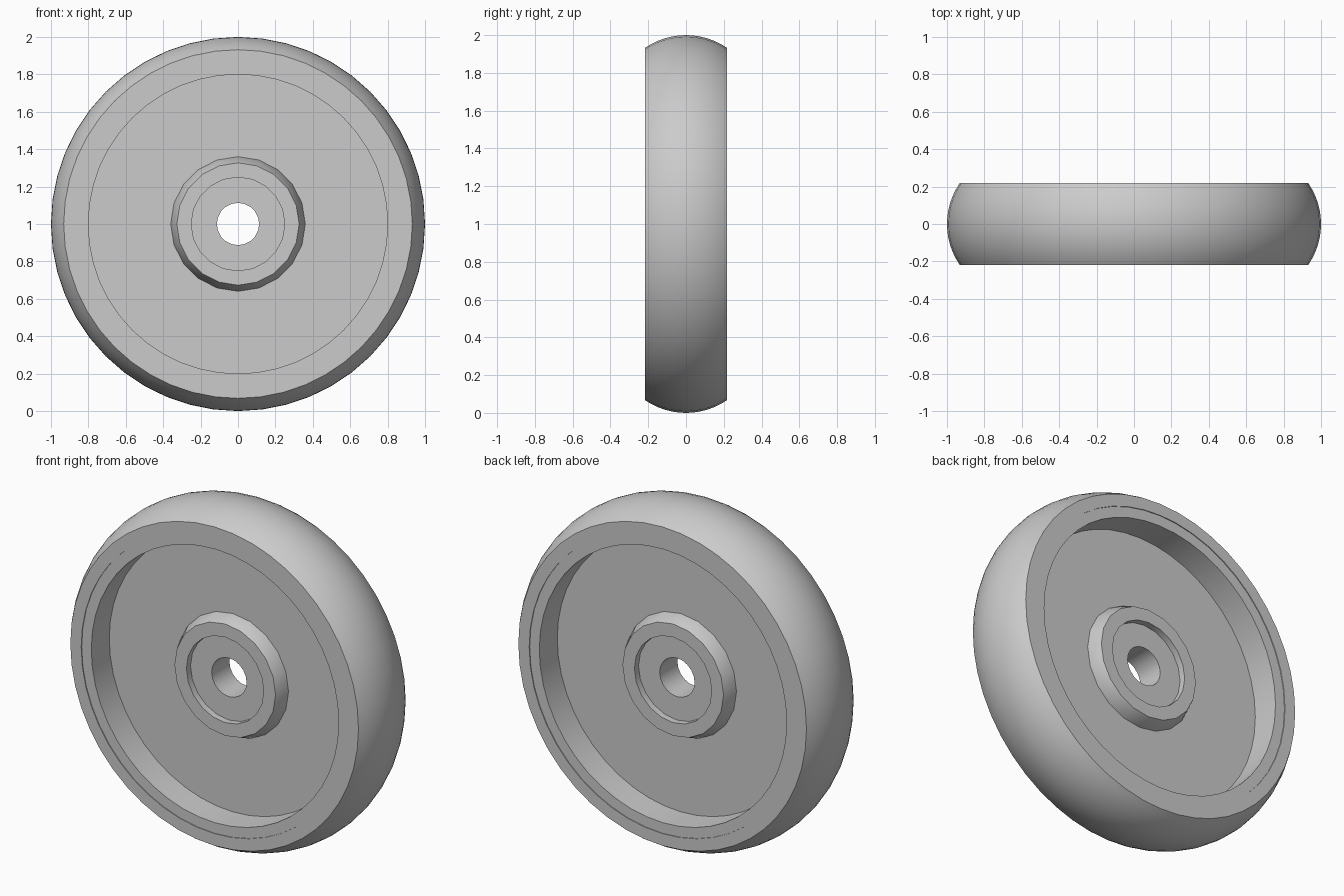
import bpy, bmesh, math

cube = bpy.data.objects.get("Cube")
if cube:
    bpy.data.objects.remove(cube, do_unlink=True)

grey = bpy.data.materials.new("plain grey")
grey.use_nodes = True
COLOUR = (0.6, 0.6, 0.6, 1)
grey.diffuse_color = COLOUR
grey.node_tree.nodes["Principled BSDF"].inputs["Base Color"].default_value = COLOUR


def lathe(name, profile, sides):
    """Spin a closed (radius, y) profile around the axle."""
    bm = bmesh.new()
    rings = []
    for i in range(sides):
        a = 2 * math.pi * i / sides
        rings.append([bm.verts.new((r * math.cos(a), y, r * math.sin(a)))
                      for r, y in profile])
    n = len(profile)
    for i in range(sides):
        a, b = rings[i], rings[(i + 1) % sides]
        for j in range(n):
            k = (j + 1) % n
            bm.faces.new((a[j], a[k], b[k], b[j]))
    bmesh.ops.recalc_face_normals(bm, faces=bm.faces)
    mesh = bpy.data.meshes.new(name)
    bm.to_mesh(mesh)
    bm.free()
    mesh.materials.append(grey)
    obj = bpy.data.objects.new(name, mesh)
    obj.location.z = 1
    bpy.context.collection.objects.link(obj)
    bpy.ops.object.select_all(action='DESELECT')
    obj.select_set(True)
    bpy.context.view_layer.objects.active = obj
    bpy.ops.object.shade_smooth_by_angle(angle=math.radians(30))
    return obj


def mirrored(half):
    """Close a front-half profile with its reflection at the back."""
    return half + [(r, -y) for r, y in reversed(half)]


# Tyre: rounded tread with flat side walls
HALF_WIDTH, EDGE, SEAM = 0.218, 0.932, 0.862
sag = 1 - EDGE
curve = (HALF_WIDTH ** 2 + sag ** 2) / (2 * sag)
span = math.asin(HALF_WIDTH / curve)
STEPS = 12
tread = []
for i in range(STEPS + 1):
    t = span * (2 * i / STEPS - 1)
    tread.append((1 - curve + curve * math.cos(t), curve * math.sin(t)))
lathe("tyre", tread + [(SEAM, HALF_WIDTH), (SEAM, -HALF_WIDTH)], 48)

# Rim and thin web, just below the tyre side walls
lathe("rim_and_web", mirrored([(SEAM, -0.213), (0.8, -0.213),
                               (0.8, -0.047), (0.2, -0.047)]), 48)

# Hub: tapered boss, counterbore and axle hole on both sides
lathe("hub", mirrored([(0.36, -0.047), (0.327, -0.12), (0.25, -0.12),
                       (0.25, -0.082), (0.113, -0.082)]), 20)
